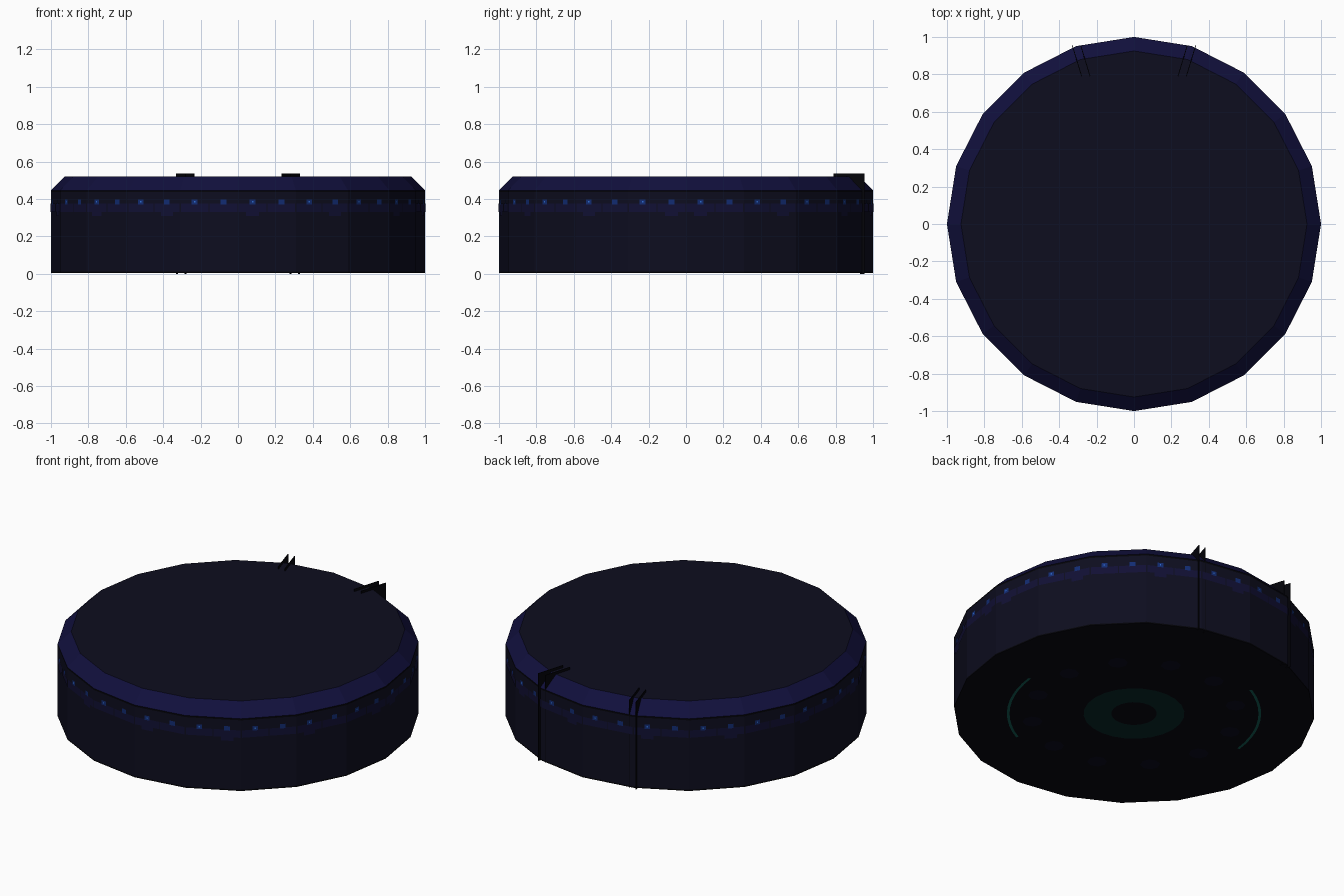
import bpy, bmesh, math
from math import sin, cos, pi, radians

if "Cube" in bpy.data.objects:
    bpy.data.objects.remove(bpy.data.objects["Cube"])

def mat(name, c):
    m = bpy.data.materials.new(name)
    m.diffuse_color = (*c, 1)
    m.use_nodes = True
    m.node_tree.nodes["Principled BSDF"].inputs["Base Color"].default_value = m.diffuse_color
    return m

NAVY = mat("dark navy", (0.004, 0.004, 0.0135))
RIM = mat("rim blue", (0.0055, 0.005, 0.046))
BLACK = mat("black trim", (0.0012, 0.0012, 0.003))
GLOW = mat("glow indigo", (0.0055, 0.005, 0.034))
LAMP = mat("lamp blue", (0.006, 0.025, 0.17))
SPARK = mat("bright blue", (0.03, 0.16, 0.65))
BASE = mat("base black", (0.0025, 0.0025, 0.0055))
TEAL = mat("dark teal", (0.0025, 0.02, 0.022))
TEAL2 = mat("teal", (0.006, 0.11, 0.09))
SPOT = mat("spot navy", (0.003, 0.003, 0.012))

def finish(name, bm, mats):
    me = bpy.data.meshes.new(name)
    bm.to_mesh(me)
    bm.free()
    for m in mats:
        me.materials.append(m)
    ob = bpy.data.objects.new(name, me)
    bpy.context.collection.objects.link(ob)
    return ob

# Drum body: 20-sided lathe with a chamfered rim
N = 20
LIFT = 0.004
profile = [(1, LIFT), (1, 0.012), (1, 0.436), (1, 0.446), (0.925, 0.52)]
band_mat = [2, 0, 2, 1]
bm = bmesh.new()
rings = [[bm.verts.new((r * cos(2 * pi * i / N), r * sin(2 * pi * i / N), z))
          for i in range(N)] for r, z in profile]
for k, m in enumerate(band_mat):
    a, b = rings[k], rings[k + 1]
    for i in range(N):
        j = (i + 1) % N
        bm.faces.new((a[i], a[j], b[j], b[i])).material_index = m
bm.faces.new(rings[-1]).material_index = 0
bm.faces.new(rings[0][::-1]).material_index = 3
finish("drum_body", bm, [NAVY, RIM, BLACK, BASE])

# Thin plates on the flat wall panels
def wall_plate(bm, i, s, w, z0, z1, off):
    t = 2 * pi * (i + 0.5) / N
    d = cos(pi / N) + off
    def p(u, z):
        return bm.verts.new((d * cos(t) - u * sin(t), d * sin(t) + u * cos(t), z))
    bm.faces.new((p(s - w / 2, z0), p(s + w / 2, z0), p(s + w / 2, z1), p(s - w / 2, z1)))

glow, lamps, sparks = bmesh.new(), bmesh.new(), bmesh.new()
for i in range(N):
    for k, s in enumerate((-0.078, 0.078)):
        n = 2 * i + k
        wall_plate(glow, i, s, 0.15, 0.33, 0.375, 0.002)
        if n % 3 == 0:
            wall_plate(glow, i, s, 0.07, 0.308, 0.33, 0.002)
        wall_plate(lamps, i, s, 0.032, 0.37, 0.397, 0.003)
        if n % 2 == 0:
            wall_plate(sparks, i, s, 0.008, 0.38, 0.388, 0.004)
finish("glow_panels", glow, [GLOW])
finish("wall_lamps", lamps, [LAMP])
finish("lamp_centres", sparks, [SPARK])

# Underside markings, facing down at z = 0
def band(bm, r0, r1, a0, a1, n, cx=0, cy=0):
    for k in range(n):
        a, b = a0 + (a1 - a0) * k / n, a0 + (a1 - a0) * (k + 1) / n
        bm.faces.new([bm.verts.new((cx + r * cos(t), cy + r * sin(t), 0))
                      for r, t in ((r0, a), (r0, b), (r1, b), (r1, a))])

bm = bmesh.new()
band(bm, 0.126, 0.28, 0, 2 * pi, 24)
finish("underside_ring", bm, [TEAL])

bm = bmesh.new()
for c in (146, -34):
    band(bm, 0.69, 0.705, radians(c - 28), radians(c + 28), 10)
finish("underside_arcs", bm, [TEAL2])

bm = bmesh.new()
for k in range(12):
    a = 2 * pi * (k + 0.5) / 12 + radians(56)
    band(bm, 0.001, 0.055, 0, 2 * pi, 8, 0.57 * cos(a), 0.57 * sin(a))
finish("underside_spots", bm, [SPOT])

# Ladder rails: slanted upright blades hooked over the back rim
def blade(bm, side, x0, x1):
    y0, y1 = 0.79, 0.955
    def p(y, z):
        f = (y - y0) / (y1 - y0)
        return bm.verts.new((side * (x0 + (x1 - x0) * f), y, z))
    outline = [(y0, 0.51), (y0, 0.535), (y1, 0.535), (y1, 0), (0.93, 0), (0.93, 0.44)]
    bm.faces.new([p(y, z) for y, z in outline])

for side, name in ((-1, "ladder_rail_left"), (1, "ladder_rail_right")):
    bm = bmesh.new()
    blade(bm, side, 0.235, 0.285)
    blade(bm, side, 0.28, 0.33)
    ob = finish(name, bm, [BLACK])
    s = ob.modifiers.new("thickness", 'SOLIDIFY')
    s.thickness = 0.004
    s.offset = 0
